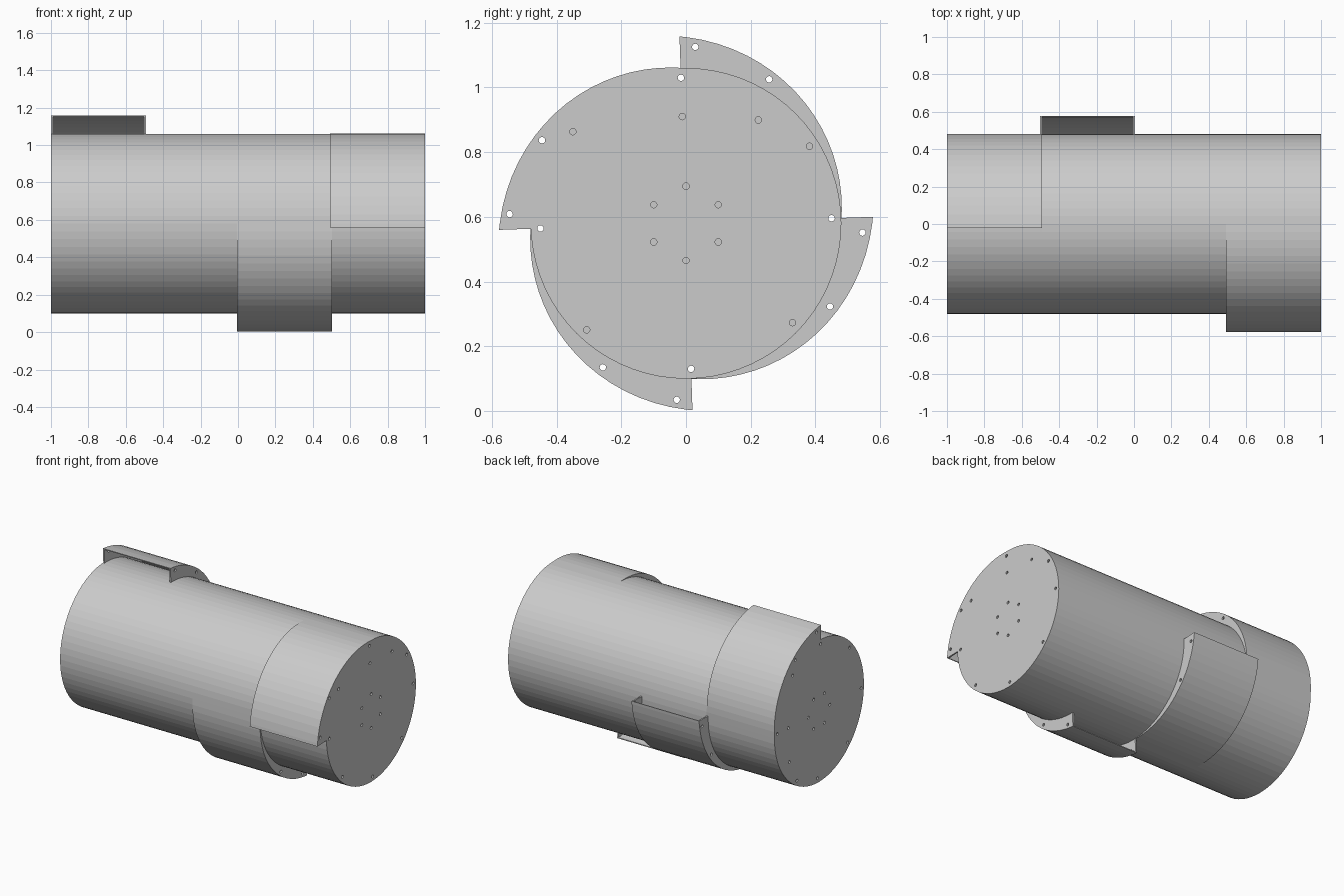
import bpy
from math import radians, sin, cos, pi

if "Cube" in bpy.data.objects:
    bpy.data.objects.remove(bpy.data.objects["Cube"])

R, LIP = 0.48, 0.098          # drum radius, extra radius at the scoop mouth
CENTRE_Z = 0.58
LENGTH, PLATE = 0.5075, 0.01  # section length, end plate thickness
WALL = 0.006
END = 92                      # scoop runs from 0 to this angle
SCOOP_ANGLES = list(range(0, 91, 5)) + [END]
REST_ANGLES = [END] + list(range(95, 360, 5))


def polar(r, a):
    return (r * cos(radians(a)), r * sin(radians(a)))


def scoop_radius(a):
    return R + LIP * (a / END) ** 1.15


def circle(r, centre=(0, 0), n=12):
    return [(centre[0] + r * cos(2 * pi * k / n),
             centre[1] + r * sin(2 * pi * k / n)) for k in range(n)]


def extrude(name, loops, x0, x1, turn):
    """Extrude closed 2D loops (inner loops become holes) from x0 to x1."""
    curve = bpy.data.curves.new(name + "_profile", 'CURVE')
    curve.dimensions = '2D'
    curve.fill_mode = 'BOTH'
    curve.extrude = (x1 - x0) / 2
    c, s = cos(radians(turn)), sin(radians(turn))
    for loop in loops:
        sp = curve.splines.new('POLY')
        sp.points.add(len(loop) - 1)
        for p, (u, v) in zip(sp.points, loop):
            p.co = (u * c - v * s, u * s + v * c, 0, 1)
        sp.use_cyclic_u = True
    helper = bpy.data.objects.new(name + "_helper", curve)
    bpy.context.collection.objects.link(helper)
    bpy.context.view_layer.update()
    dg = bpy.context.evaluated_depsgraph_get()
    mesh = bpy.data.meshes.new_from_object(helper.evaluated_get(dg))
    bpy.data.objects.remove(helper)
    for poly in mesh.polygons:
        poly.use_smooth = False
    obj = bpy.data.objects.new(name, mesh)
    bpy.context.collection.objects.link(obj)
    obj.rotation_euler = (pi / 2, 0, pi / 2)
    obj.location = ((x0 + x1) / 2, 0, CENTRE_Z)
    return obj


# End plate outline with its bolt holes
outline = [polar(scoop_radius(a), a) for a in SCOOP_ANGLES]
outline += [polar(R, a) for a in REST_ANGLES]
holes = [(0.546, 87), (0.514, 60)]
holes += [(0.45, a) for a in (2, 51, 92, 137, 182, 227, 272, 302)]
holes += [(0.39, 325), (0.33, 2)]
holes += [(0.115, 60 * k) for k in range(6)]
plate = [outline] + [circle(0.01, polar(r, a)) for r, a in holes]

# Thin drum wall and scoop wall
ring_angles = SCOOP_ANGLES[:-1] + REST_ANGLES[1:]
drum = [[polar(R, a) for a in ring_angles],
        [polar(R - WALL, a) for a in ring_angles]]
flap = [[polar(scoop_radius(a), a) for a in SCOOP_ANGLES] +
        [polar(max(scoop_radius(a) - WALL, R - WALL / 2), a)
         for a in reversed(SCOOP_ANGLES)]]

# Four sections, each turned a quarter from the last
for i in range(4):
    x0 = -1 + i * (LENGTH - PLATE)
    x1 = x0 + LENGTH
    turn = -90 * i
    extrude(f"left_plate_{i + 1}", plate, x0, x0 + PLATE, turn)
    extrude(f"right_plate_{i + 1}", plate, x1 - PLATE, x1, turn)
    extrude(f"drum_wall_{i + 1}", drum, x0 + PLATE, x1 - PLATE, turn)
    extrude(f"scoop_wall_{i + 1}", flap, x0 + PLATE, x1 - PLATE, turn)
